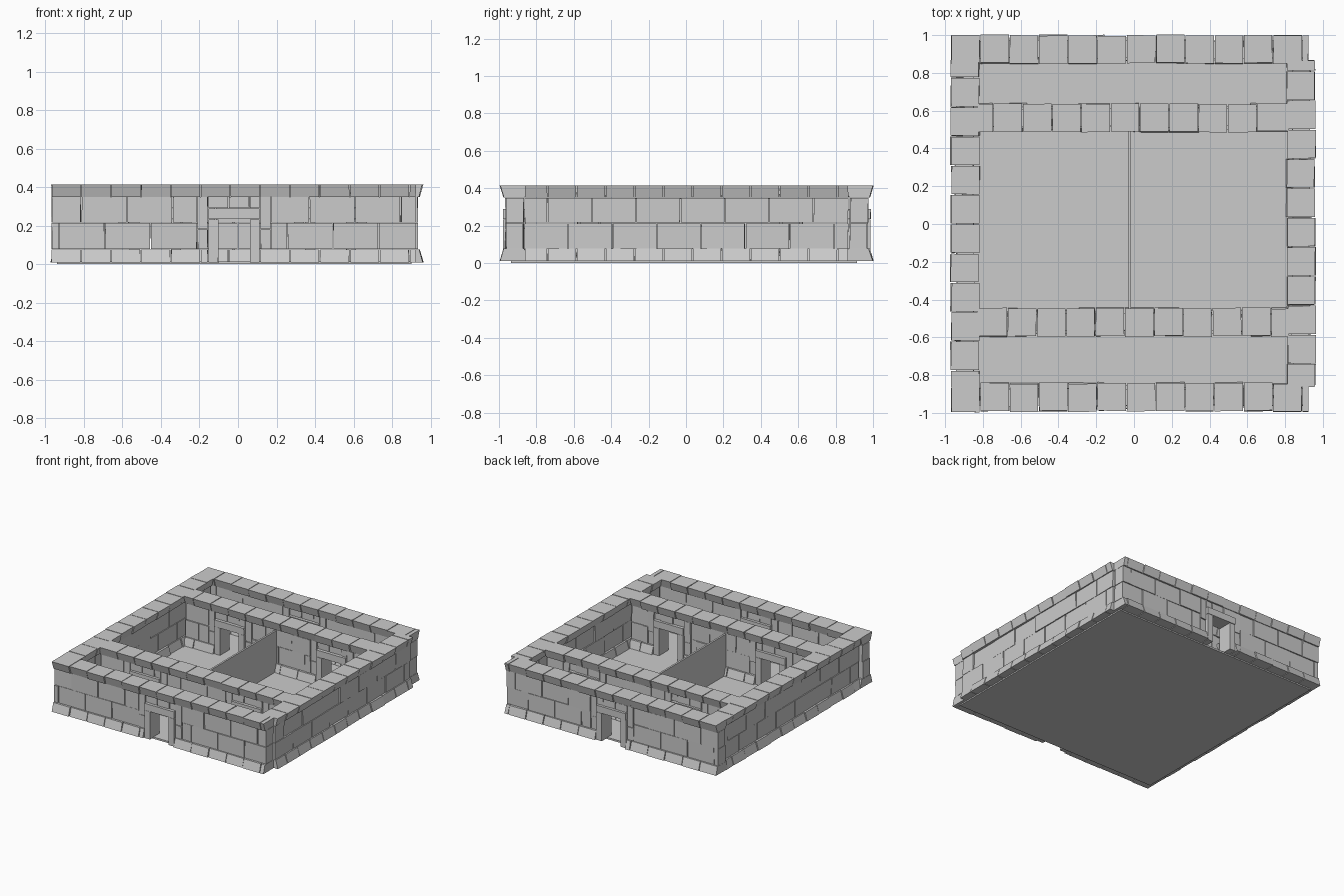
import bpy, bmesh, random
from mathutils import Vector

if "Cube" in bpy.data.objects:
    bpy.data.objects.remove(bpy.data.objects["Cube"])

random.seed(4)
GAP = 0.0025
DOOR = 0.08      # half width of a door opening
JAMB = 0.135     # half width of the frame
SURR = 0.192     # half width of the small stones round the frame


def new_object(name, bm):
    bmesh.ops.recalc_face_normals(bm, faces=bm.faces)
    me = bpy.data.meshes.new(name)
    bm.to_mesh(me)
    bm.free()
    ob = bpy.data.objects.new(name, me)
    bpy.context.collection.objects.link(ob)
    return ob


def block(bm, u0, u1, z0, z1, w0, w1, place, jit=0.002, shift=0.004):
    """One stone: u along the wall, w0/w1 half thickness at bottom/top."""
    off = random.uniform(-shift, shift)
    r = lambda: random.uniform(-jit, jit)
    v = []
    for z, w in ((z0, w0), (z1, w1)):
        for u, s in ((u0 + GAP, -1), (u1 - GAP, -1), (u1 - GAP, 1), (u0 + GAP, 1)):
            v.append(bm.verts.new(place(u + r() * 0.6, s * w + off + r(), z)))
    for f in ((3, 2, 1, 0), (4, 5, 6, 7), (0, 1, 5, 4), (1, 2, 6, 5), (2, 3, 7, 6), (3, 0, 4, 7)):
        bm.faces.new([v[i] for i in f])


def spans(a, b, doors, half):
    """Wall stretches left over between the doors."""
    out, cur = [], a
    for d in sorted(doors):
        out.append((cur, d - half))
        cur = d + half
    return out + [(cur, b)]


def course(bm, place, stretches, start, pitch, z0, z1, w0, w1):
    for a, b in stretches:
        k = [start + i * pitch for i in range(-20, 21)]
        edges = [a] + [e for e in k if a + 0.035 < e < b - 0.035] + [b]
        for e0, e1 in zip(edges, edges[1:]):
            block(bm, e0, e1, z0, z1, w0, w1, place)


def wall(name, a, b, start, mid1, mid2, doors, place):
    bm = bmesh.new()
    # flared base, two tall courses, flared cap
    course(bm, place, spans(a, b, doors, JAMB), start, 0.155, 0.01, 0.077, 0.076, 0.056)
    course(bm, place, spans(a, b, doors, SURR), mid1, 0.237, 0.079, 0.213, 0.046, 0.046)
    course(bm, place, spans(a, b, doors, SURR), mid2, 0.237, 0.216, 0.348, 0.046, 0.046)
    course(bm, place, [(a, b)], start, 0.155, 0.35, 0.415, 0.055, 0.074)
    for d in doors:
        # small stones round the frame
        for s in (-1, 1):
            u0, u1 = sorted((d + s * JAMB, d + s * SURR))
            block(bm, u0, u1, 0.079, 0.18, 0.045, 0.045, place)
            block(bm, u0, u1, 0.184, 0.348, 0.048, 0.048, place)
        course(bm, place, [(d - JAMB, d + JAMB)], d - 0.03, 0.11, 0.293, 0.348, 0.045, 0.045)
    new_object(name, bm)
    if not doors:
        return
    # jambs and lintel
    bm = bmesh.new()
    for d in doors:
        for s in (-1, 1):
            u0, u1 = sorted((d + s * DOOR, d + s * JAMB))
            block(bm, u0, u1, 0.01, 0.233, 0.061, 0.061, place, 0.001, 0.001)
        block(bm, d - JAMB, d + JAMB, 0.235, 0.29, 0.062, 0.062, place, 0.001, 0.001)
    new_object(name + "_door_frames", bm)


def along_x(y):
    return lambda u, w, z: Vector((u, y + w, z))


def along_y(x):
    return lambda u, w, z: Vector((x + w, u, z))


def slab(name, x0, x1, y0, y1, z0, z1):
    bm = bmesh.new()
    bmesh.ops.create_cube(bm, size=1)
    for v in bm.verts:
        v.co = Vector((x1 if v.co.x > 0 else x0, y1 if v.co.y > 0 else y0, z1 if v.co.z > 0 else z0))
    new_object(name, bm)


# outer walls
wall("front_wall", -0.97, 0.925, -0.04, -0.455, -0.34, [-0.02], along_x(-0.917))
wall("back_wall", -0.97, 0.925, -0.04, -0.455, -0.34, [-0.02], along_x(0.925))
wall("left_wall", -0.865, 0.87, 0.0, -0.04, 0.1, [], along_y(-0.895))
wall("right_wall", -0.865, 0.87, 0.035, 0.08, -0.03, [], along_y(0.885))

# cross walls with a door to each room
wall("inner_front_wall", -0.83, 0.82, -0.05, 0.0, 0.12, [-0.43, 0.48], along_x(-0.52))
wall("inner_back_wall", -0.83, 0.82, 0.03, 0.0, 0.12, [-0.43, 0.48], along_x(0.562))

# thin room divider and floor
slab("room_partition", -0.03, -0.015, -0.47, 0.515, 0.01, 0.345)
slab("floor", -0.94, 0.9, -0.935, 0.915, 0.0, 0.014)
